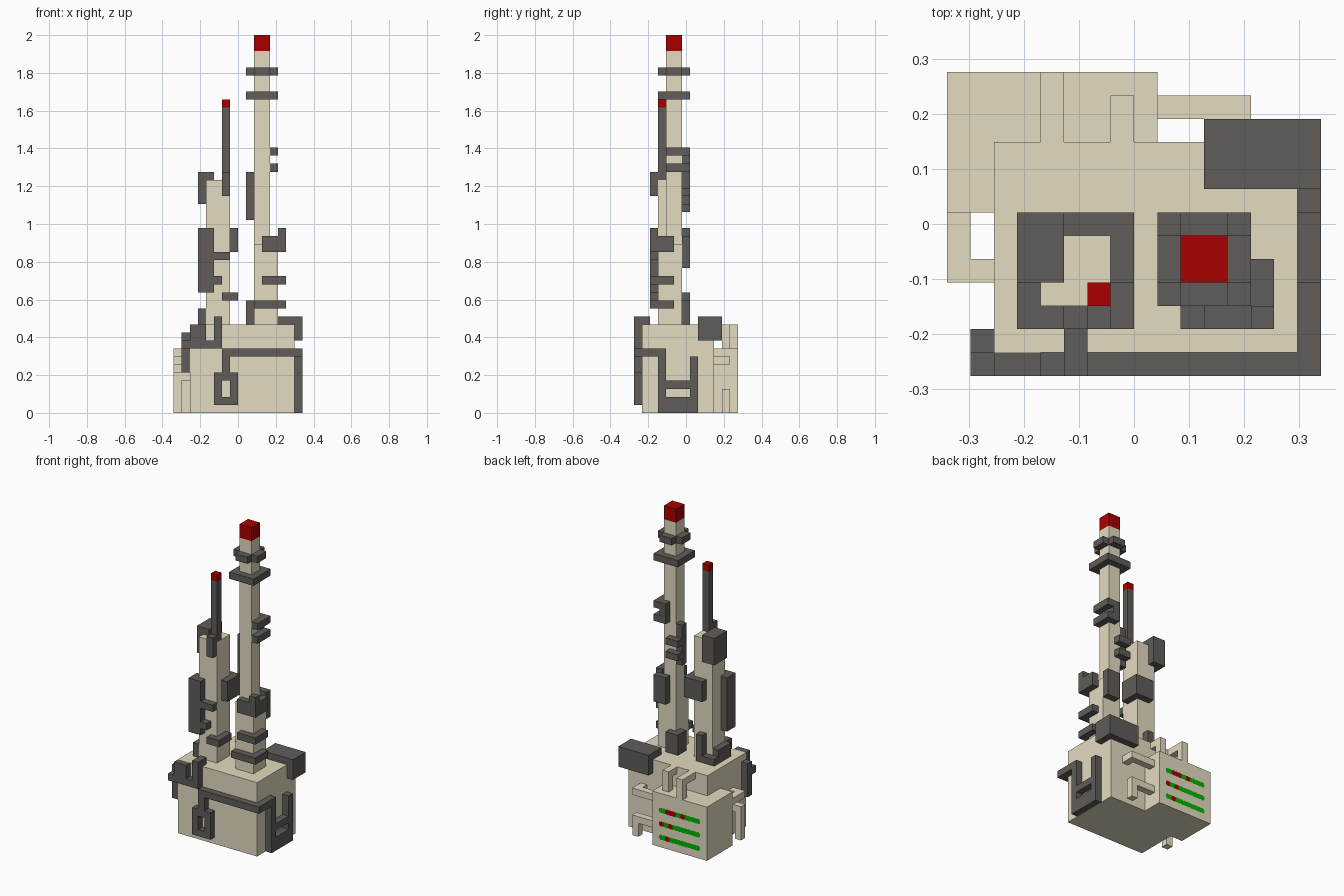
import bpy, bmesh, math
from mathutils import Matrix

if "Cube" in bpy.data.objects:
    bpy.data.objects.remove(bpy.data.objects["Cube"])

U = 2 / 47          # one block; the model is laid out on a 16 x 13 x 47 block grid
OX, OY = 8, 6.5     # grid centre


def material(name, rgb):
    m = bpy.data.materials.new(name)
    m.diffuse_color = (*rgb, 1)
    m.use_nodes = True
    m.node_tree.nodes["Principled BSDF"].inputs["Base Color"].default_value = m.diffuse_color
    return m


BEIGE = material("beige_panel", (0.77, 0.71, 0.53))
DARK = material("dark_grey_trim", (0.117, 0.108, 0.1))
RED = material("red_light", (0.4, 0.0, 0.0))
GREEN = material("green_light", (0.0, 0.45, 0.0))


def finish(name, bm, mat):
    me = bpy.data.meshes.new(name)
    bm.to_mesh(me)
    bm.free()
    me.materials.append(mat)
    ob = bpy.data.objects.new(name, me)
    bpy.context.collection.objects.link(ob)
    return ob


def blocks(name, mat, *boxes):
    """One object from boxes given as (x0, x1, y0, y1, z0, z1) in grid blocks."""
    bm = bmesh.new()
    for x0, x1, y0, y1, z0, z1 in boxes:
        c = Matrix.Translation((((x0 + x1) / 2 - OX) * U, ((y0 + y1) / 2 - OY) * U, (z0 + z1) / 2 * U))
        s = Matrix.Diagonal(((x1 - x0) * U, (y1 - y0) * U, (z1 - z0) * U, 1))
        bmesh.ops.create_cube(bm, size=1, matrix=c @ s)
    return finish(name, bm, mat)


# Base and rear machine box
blocks("base_body", BEIGE, (2, 15, 1, 10, 0, 11))
blocks("rear_box", BEIGE, (0, 9, 7, 13, 0, 8))

# Pipes over the rear box, bending down onto it
for i, (x, y) in enumerate(((4, 13), (7, 12))):
    blocks(f"rear_pipe_{i}", BEIGE, (x, x + 1, 10, y, 10, 11), (x, x + 1, y - 1, y, 8, 10))

# Pipes on the left and right flanks of the rear box
blocks("left_upper_pipe", BEIGE, (0, 1, 4, 7, 6, 7), (1, 2, 4, 5, 6, 7))
blocks("left_lower_pipe", BEIGE, (0, 1, 4, 5, 0, 5), (1, 2, 4, 5, 4, 5))
blocks("right_upper_pipe", BEIGE, (9, 13, 11, 12, 6, 7), (12, 13, 10, 11, 6, 7))
blocks("right_lower_pipe", BEIGE, (9, 13, 11, 12, 2, 3), (12, 13, 11, 12, 0, 2))

# Dark conduits around the base
blocks("corner_tank", DARK, (11, 16, 8, 11, 9, 12))
blocks("front_conduit", DARK,
       (6, 16, 0, 1, 7, 8), (2, 6, 0, 1, 8, 9), (5, 6, 0, 2, 9, 12), (2, 4, 0, 1, 9, 11))
blocks("front_left_corner", DARK, (1, 2, 0, 1, 8, 9), (1, 2, 1, 2, 5, 10))
blocks("front_loop", DARK,
       (6, 7, 0, 1, 5, 7), (5, 8, 0, 1, 4, 5), (5, 8, 0, 1, 1, 2), (5, 6, 0, 1, 2, 4), (7, 8, 0, 1, 2, 4))
blocks("right_side_conduit", DARK,
       (15, 16, 1, 4, 7, 8), (15, 16, 3, 4, 0, 7), (15, 16, 7, 8, 0, 7),
       (15, 16, 4, 7, 3, 4), (15, 16, 4, 7, 0, 2))

# Tall tower with red beacon
blocks("tall_tower_foot", BEIGE, (10, 13, 3, 6, 11, 21))
blocks("tall_tower_shaft", BEIGE, (10, 12, 4, 6, 21, 45))
blocks("tall_tower_beacon", RED, (10, 12, 4, 6, 45, 47))
blocks("upper_cross_ring", DARK,
       (10, 12, 3, 4, 42, 43), (10, 12, 6, 7, 42, 43), (9, 10, 4, 6, 42, 43), (12, 13, 4, 6, 42, 43))
blocks("lower_ring", DARK,
       (9, 13, 3, 4, 39, 40), (9, 13, 6, 7, 39, 40), (9, 10, 4, 6, 39, 40), (12, 13, 4, 6, 39, 40))
for z in (30, 32):
    blocks(f"tall_tower_clip_{z}", DARK, (12, 13, 4, 7, z, z + 1), (11, 12, 6, 7, z, z + 1))
blocks("tall_tower_clip_link", DARK, (11, 12, 6, 7, 31, 32))
blocks("tall_tower_side_duct", DARK,
       (9, 10, 5, 6, 24, 30), (9, 11, 6, 7, 25, 26), (9, 11, 6, 7, 27, 28))
blocks("tall_tower_shoulder", DARK,
       (11, 14, 2, 3, 20, 22), (13, 14, 3, 5, 20, 22), (13, 14, 2, 3, 22, 23))
for z, x in ((16, 11), (13, 10)):
    blocks(f"tall_tower_band_{z}", DARK, (x, 14, 2, 3, z, z + 1), (13, 14, 3, 5, z, z + 1))
blocks("tall_tower_back_box", DARK, (11, 13, 6, 7, 18, 22))
blocks("tall_tower_base_box", DARK, (9, 10, 5, 6, 11, 14), (9, 11, 6, 7, 11, 14))

# Short tower with mast
blocks("short_tower_shaft", BEIGE, (4, 7, 3, 6, 11, 29))
blocks("mast", DARK, (6, 7, 3, 4, 29, 38), (6, 7, 2, 3, 27, 30))
blocks("mast_beacon", RED, (6, 7, 3, 4, 38, 39))
blocks("short_tower_top_box", DARK, (3, 4, 4, 7, 26, 30), (4, 5, 6, 7, 26, 30), (4, 5, 4, 6, 29, 30))
blocks("short_tower_side_duct", DARK, (3, 5, 2, 3, 15, 23), (3, 4, 3, 4, 15, 23))
blocks("short_tower_clips", DARK, (5, 7, 2, 3, 19, 20), (5, 6, 2, 3, 16, 17))
blocks("short_tower_band", DARK, (6, 8, 2, 3, 14, 15), (7, 8, 3, 5, 14, 15))
blocks("short_tower_corner_box", DARK, (7, 8, 4, 7, 20, 23), (5, 7, 6, 7, 20, 23))
blocks("short_tower_base_duct", DARK,
       (3, 4, 3, 6, 11, 13), (3, 6, 6, 7, 11, 12), (5, 6, 6, 7, 12, 15))

# Rows of flat indicator lights on the back panel, red ones just proud of the green
RED_SPOTS = {0: (2, 3, 4, 7), 1: (0, 3), 2: (2,)}
lights = {c: bmesh.new() for c in ("green", "red")}
for row in range(3):
    for i in range(13):
        colour = "red" if i in RED_SPOTS[row] else "green"
        y = 6.5 * U + (0.0016 if colour == "red" else 0.001)
        pos = Matrix.Translation(((7.5 - i * 0.5 - OX) * U, y, (5.5 - 2 * row) * U))
        bmesh.ops.create_circle(lights[colour], cap_ends=True, segments=12, radius=0.4 * U,
                                matrix=pos @ Matrix.Rotation(-math.pi / 2, 4, 'X'))
finish("green_indicator_lights", lights["green"], GREEN)
finish("red_indicator_lights", lights["red"], RED)
